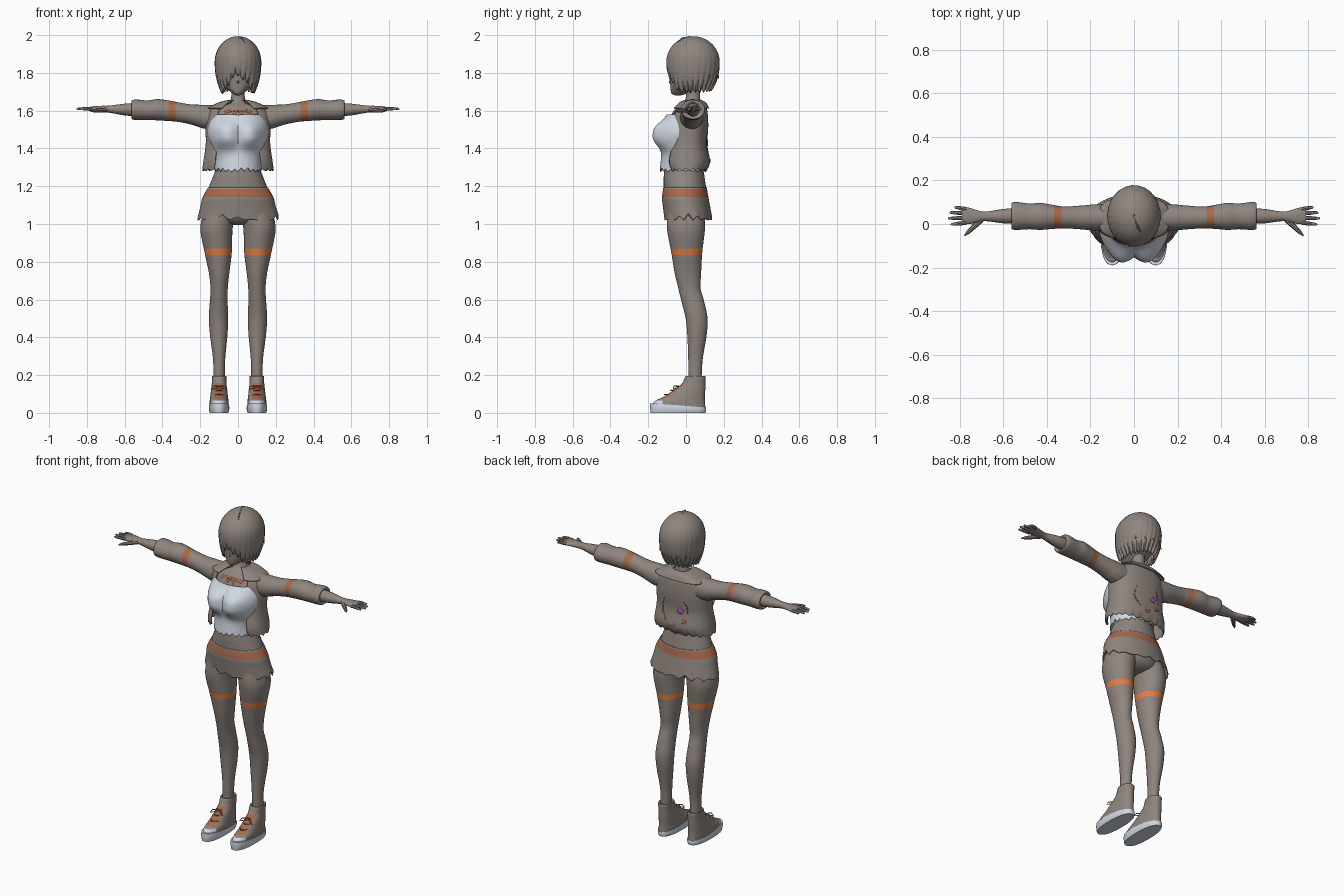
import bpy, bmesh, math
from mathutils import Vector
from mathutils.bvhtree import BVHTree

if "Cube" in bpy.data.objects:
    bpy.data.objects.remove(bpy.data.objects["Cube"])


def material(name, rgb):
    m = bpy.data.materials.new(name)
    m.use_nodes = True
    m.diffuse_color = (*rgb, 1)
    m.node_tree.nodes["Principled BSDF"].inputs["Base Color"].default_value = (*rgb, 1)
    return m


TAUPE = material("taupe", (0.275, 0.235, 0.21))
RUST = material("rust_orange", (0.4, 0.14, 0.065))
ORANGE = material("bright_orange", (0.76, 0.21, 0.06))
WHITE = material("pale_blue_white", (0.64, 0.69, 0.77))
PURPLE = material("purple", (0.4, 0.11, 0.38))
made = []


def finish(obj, mirror=False, thick=0):
    if thick:
        s = obj.modifiers.new("thickness", 'SOLIDIFY')
        s.thickness, s.offset = thick, 0
    if mirror:
        obj.modifiers.new("mirror", 'MIRROR')
    made.append(obj)
    return obj


def mesh_object(name, bm, mat, **kw):
    bmesh.ops.recalc_face_normals(bm, faces=bm.faces[:])
    me = bpy.data.meshes.new(name)
    bm.to_mesh(me)
    bm.free()
    me.materials.append(mat)
    obj = bpy.data.objects.new(name, me)
    bpy.context.collection.objects.link(obj)
    return finish(obj, **kw)


def surface(name, f, nu, nv, mat, closed=True, cap=False, **kw):
    """Grid of points f(u, v); closed joins it round in u."""
    bm = bmesh.new()
    cols = nu if closed else nu + 1
    g = [[bm.verts.new(f(i / nu, j / nv)) for i in range(cols)] for j in range(nv + 1)]
    for j in range(nv):
        for i in range(nu):
            k = (i + 1) % cols
            bm.faces.new((g[j][i], g[j][k], g[j + 1][k], g[j + 1][i]))
    if cap:
        bm.faces.new(g[0])
        bm.faces.new(g[-1])
    return mesh_object(name, bm, mat, **kw)


def spline(rows, t):
    """Smooth value between the stations."""
    x = t * (len(rows) - 1)
    i = min(int(x), len(rows) - 2)
    t = x - i
    a, b, c, d = (rows[max(0, min(len(rows) - 1, i + k))] for k in (-1, 0, 1, 2))
    return [q + t / 2 * (r - p + t * (2 * p - 5 * q + 4 * r - s + t * (3 * (q - r) + s - p)))
            for p, q, r, s in zip(a, b, c, d)]


def loft(name, rows, mat=TAUPE, along='z', nu=40, nv=32, arc=(0, 360), power=1,
         hem=None, shape=None, **kw):
    """Rows are centre x, y, z and two radii."""
    def f(u, v):
        x, y, z, r, s = spline(rows, v)
        a = math.radians(arc[0] + u * (arc[1] - arc[0]))
        c, n = (math.copysign(abs(w) ** power, w) for w in (math.cos(a), math.sin(a)))
        p = Vector((x + r * c, y + s * n, z)) if along == 'z' else Vector((x, y + r * c, z + s * n))
        if hem:
            p.z += hem(u) * v ** 6
        if shape:
            shape(p)
        return p
    return surface(name, f, nu, nv, mat, closed=arc[1] - arc[0] == 360, **kw)


def tri(t):
    return abs((t % 1) * 2 - 1)


def paint(obj, mat, cuts, test):
    """Cut along axis planes, then colour the faces that pass the test."""
    me = obj.data
    me.materials.append(mat)
    bm = bmesh.new()
    bm.from_mesh(me)
    for axis, value in cuts:
        n = Vector([float(k == axis) for k in range(3)])
        bmesh.ops.bisect_plane(bm, geom=bm.verts[:] + bm.edges[:] + bm.faces[:],
                               plane_co=n * value, plane_no=n)
    for fc in bm.faces:
        if test(fc.calc_center_median()):
            fc.material_index = len(me.materials) - 1
    bm.to_mesh(me)
    bm.free()


def cord(name, pts, mat=TAUPE, **kw):
    """Tube through points given as x, y, z, radius."""
    cu = bpy.data.curves.new(name, 'CURVE')
    cu.dimensions, cu.bevel_depth, cu.bevel_resolution, cu.use_fill_caps = '3D', 1, 2, True
    sp = cu.splines.new('POLY')
    sp.points.add(len(pts) - 1)
    for q, p in zip(sp.points, pts):
        q.co, q.radius = (*p[:3], 1), p[3]
    tmp = bpy.data.objects.new(name, cu)
    bpy.context.collection.objects.link(tmp)
    me = bpy.data.meshes.new_from_object(tmp.evaluated_get(bpy.context.evaluated_depsgraph_get()))
    bpy.data.objects.remove(tmp)
    me.materials.clear()
    me.materials.append(mat)
    obj = bpy.data.objects.new(name, me)
    bpy.context.collection.objects.link(obj)
    return finish(obj, **kw)


def decal(name, target, path, side, mat, **kw):
    """Thin strip laid on a target; path holds x, z, half width; side is -1 front, 1 back."""
    bm = bmesh.new()
    bm.from_mesh(target.data)
    tree = BVHTree.FromBMesh(bm)
    bm.free()

    def f(u, v):
        x, z, w = spline(path, u)
        a, b = (Vector(spline(path, t)) for t in (max(0, u - .05), min(1, u + .05)))
        across = Vector((a.y - b.y, b.x - a.x)).normalized() * w * (2 * v - 1)
        x, z = x + across.x, z + across.y
        hit = tree.ray_cast(Vector((x, side, z)), Vector((0, -side, 0)))[0]
        return (x, (hit.y if hit else 0) + side * 0.005, z)
    return surface(name, f, 16, 4, mat, closed=False, thick=0.002, **kw)


# Head, nose and face details
head = loft("head", [(0, .035, 1.96, .04, .05), (0, .03, 1.9, .095, .105), (0, .022, 1.81, .1, .108),
                     (0, .008, 1.75, .085, .092), (0, -.015, 1.715, .057, .067),
                     (0, -.036, 1.69, .026, .04), (0, -.042, 1.68, .006, .012)], cap=True)
cord("nose", [(0, -.08, 1.775, .003), (0, -.087, 1.75, .005), (0, -.078, 1.744, .003)])
decal("eyelash", head, [(.02, 1.787, .001), (.042, 1.797, .003), (.068, 1.788, .002)], -1, TAUPE, mirror=True)


# Bobbed hair with a ragged hem and strand grooves
def hair_point(u, v):
    a = 2 * math.pi * u
    front = max(0, -math.sin(a))
    side = abs(math.cos(a))
    hem = 1.735 - .015 * side + .085 * front ** 5
    hem -= .026 * (1 - tri(u * 26)) + .02 * front * tri(u * 9)
    if v < .5:
        z, r = 1.86 + .13 * math.cos(v * math.pi), math.sin(v * math.pi)
    else:
        w = 2 * v - 1
        z, r = 1.86 - w * (1.86 - hem), 1 - (.3 - .2 * front ** 2) * w ** 2.5
    r *= 1 + .025 * v * tri(u * 26 + .3 * v)
    return (.118 * r * math.cos(a), .037 + .136 * r * math.sin(a), z)


surface("hair", hair_point, 208, 28, TAUPE, thick=.008)
cord("hair_tuft", [(0, .06, 1.98, .004), (.005, .02, 1.99, .005), (.02, -.02, 1.983, .005), (.035, -.045, 1.962, .001)])
# Outward flicked tips at the back of the head
for i in range(5):
    a = math.radians(40 + 25 * i)
    c, s = math.cos(a), math.sin(a)
    cord("hair_flick_%d" % i, [(.11 * c, .037 + .125 * s, 1.835, .008), (.11 * c, .037 + .125 * s, 1.8, .01),
                               (.122 * c, .037 + .138 * s, 1.768, .001)])

# Body from neck to hips
body = loft("body", [(0, .035, 1.75, .036, .038), (0, .037, 1.68, .035, .037), (0, .033, 1.645, .05, .045),
                     (0, .02, 1.615, .12, .068), (0, .005, 1.55, .138, .09), (0, 0, 1.45, .13, .095),
                     (0, -.01, 1.32, .113, .1), (0, -.01, 1.25, .133, .108), (0, -.004, 1.17, .163, .113),
                     (0, 0, 1.09, .175, .112), (0, .005, 1.02, .13, .09), (0, .005, .995, .04, .05)], cap=True)


# White cropped top with a rounded chest
def chest(p):
    if p.y < 0:
        wide = ((abs(p.x) - .066) / .08) ** 2
        tall = ((p.z - 1.478) / (.068 if p.z > 1.478 else .075)) ** 2
        p.y -= .066 * math.exp(-wide - tall ** 1.4)


loft("cropped_top", [(0, -.008, 1.578, .128, .092), (0, -.01, 1.54, .148, .1), (0, -.01, 1.48, .157, .106),
                     (0, -.015, 1.41, .138, .108), (0, -.017, 1.34, .122, .114), (0, -.017, 1.285, .122, .12)],
     WHITE, nu=96, nv=40, hem=lambda u: .03 * tri(u * 22) * (.4 + .6 * tri(u * 5)) - .01, shape=chest, thick=.004)

# Open cropped jacket, collar and its back print
jacket = loft("jacket", [(0, .032, 1.645, .05, .045), (0, .027, 1.628, .11, .072), (0, .02, 1.598, .155, .09),
                         (0, .014, 1.52, .168, .101), (0, .01, 1.42, .168, .1), (0, .008, 1.33, .18, .116),
                         (0, .005, 1.28, .186, .1)],
              arc=(-52, 232), power=.85, nu=80, hem=lambda u: .014 * tri(u * 17), thick=.006)
loft("collar", [(0, .035, 1.655, .047, .044), (0, .033, 1.642, .1, .07), (0, .026, 1.612, .162, .094)],
     arc=(-68, 248), power=.65, nu=60, nv=10, thick=.005)
for i, (start, end, wide) in enumerate([(-50, 35, .005), (140, 185, .004), (205, 228, .011), (262, 288, .011)]):
    ring = [(.085 * math.cos(math.radians(a)), 1.43 + .095 * math.sin(math.radians(a)), w)
            for a, w in ((start, .001), ((start + end) / 2, wide), (end, .001))]
    decal("back_print_arc_%d" % i, jacket, ring, 1, RUST)
decal("back_print_dot", jacket, [(-.063, 1.43, .003), (-.052, 1.43, .016), (-.032, 1.43, .016), (-.021, 1.43, .003)], 1, PURPLE)
for i, dx in enumerate((.07, .03)):
    decal("chest_bow_%d" % i, body, [(.002, 1.603, .004), (dx * .6, 1.599 - i * .012, .006),
                                     (dx, 1.593 - i * .015, .008)], -1, RUST, mirror=True)

# Sleeves with a rust band, forearms and hands
sleeve = loft("sleeve", [(.11, .03, 1.563, .062, .066), (.18, .03, 1.568, .06, .063), (.25, .03, 1.58, .054, .053),
                         (.32, .03, 1.593, .05, .052), (.38, .033, 1.601, .056, .055), (.43, .035, 1.605, .062, .056),
                         (.48, .035, 1.602, .059, .052), (.54, .037, 1.605, .064, .054),
                         (.563, .037, 1.604, .058, .048), (.556, .037, 1.604, .034, .034)],
              along='x', nv=54, mirror=True)
paint(sleeve, RUST, [(0, .332), (0, .368)], lambda c: .332 < c.x < .368)
loft("forearm_and_palm", [(.53, .037, 1.605, .036, .036), (.6, .036, 1.606, .033, .031), (.68, .035, 1.608, .022, .019),
                          (.72, .035, 1.609, .028, .017), (.76, .037, 1.61, .038, .014), (.79, .038, 1.609, .036, .01)],
     along='x', cap=True, mirror=True)
for finger, y, tip in (("index", .006, .842), ("middle", .028, .855), ("ring", .049, .848), ("little", .068, .825)):
    cord(finger + "_finger", [(.77, y, 1.61, .01), ((.77 + tip) / 2, y + (y - .035) * .15, 1.611, .009),
                              (tip - .006, y + (y - .035) * .25, 1.609, .006), (tip, y + (y - .035) * .25, 1.609, .002)], mirror=True)
cord("thumb", [(.7, .02, 1.605, .013), (.735, -.012, 1.602, .012), (.762, -.038, 1.599, .009), (.778, -.054, 1.597, .003)], mirror=True)

# Ragged skirt with a rust belt
skirt = loft("skirt", [(0, -.005, 1.192, .157, .113), (0, -.004, 1.14, .186, .121), (0, .003, 1.09, .198, .123),
                       (0, .012, 1.03, .214, .125)],
             nu=96, nv=24, hem=lambda u: .035 * tri(u * 16) * tri(u * 3) - .01, thick=.004)
paint(skirt, RUST, [(2, 1.143), (2, 1.184)], lambda c: 1.143 < c.z < 1.184)

# Legs with a bright stocking band
leg = loft("leg", [(.1, 0, 1.06, .085, .098), (.114, 0, .97, .085, .1), (.105, .004, .85, .072, .082),
                   (.1, .01, .74, .054, .07), (.1, .018, .66, .046, .059), (.102, .036, .59, .047, .06),
                   (.103, .056, .5, .051, .058), (.102, .058, .41, .046, .051), (.1, .05, .28, .032, .038),
                   (.1, .048, .16, .03, .034)], nu=48, nv=60, cap=True, mirror=True)
paint(leg, ORANGE, [(2, .837), (2, .87)], lambda c: .837 < c.z < .87)


# Shoes: sole thicker at the toe, upper with toe cap and tongue, laces
def toe_rise(p):
    p.z *= 1 - 1.9 * (p.y + .04)


loft("shoe_sole", [(.1, -.042, 0, .049, .145), (.1, -.042, .02, .054, .148), (.1, -.042, .04, .053, .147)],
     WHITE, power=.85, nv=8, shape=toe_rise, cap=True, mirror=True)
shoe = loft("shoe_upper", [(.1, -.04, .025, .051, .143), (.1, -.034, .06, .05, .134), (.1, -.01, .085, .047, .11),
                           (.1, .018, .12, .043, .084), (.1, .04, .155, .039, .062), (.1, .05, .195, .038, .052),
                           (.1, .05, .188, .03, .036)], power=.9, nv=36, mirror=True)
paint(shoe, WHITE, [(1, -.125), (2, .066)], lambda c: c.y < -.125 and c.z < .066)
paint(shoe, RUST, [(0, .074), (0, .126), (2, .076), (2, .158)],
      lambda c: .074 < c.x < .126 and .076 < c.z < .158 and c.y < .01)
for i in range(3):
    y, z = -.105 + .034 * i, .096 + .022 * i
    cord("shoe_lace_%d" % i, [(.072, y + .022, z - .002, .003), (.1, y - .01, z + .002, .003),
                              (.128, y + .022, z - .002, .003)], RUST, mirror=True)
for s in (-1, 1):
    cord("lace_loop", [(.1, -.04, .14, .003), (.1 + s * .03, -.062, .142, .003),
                       (.1 + s * .042, -.068, .124, .003), (.1, -.045, .134, .003)], mirror=True)

# Smooth shading that keeps sharp edges
bpy.ops.object.select_all(action='DESELECT')
for o in made:
    o.select_set(True)
bpy.context.view_layer.objects.active = made[0]
bpy.ops.object.shade_smooth_by_angle(angle=math.radians(40))
